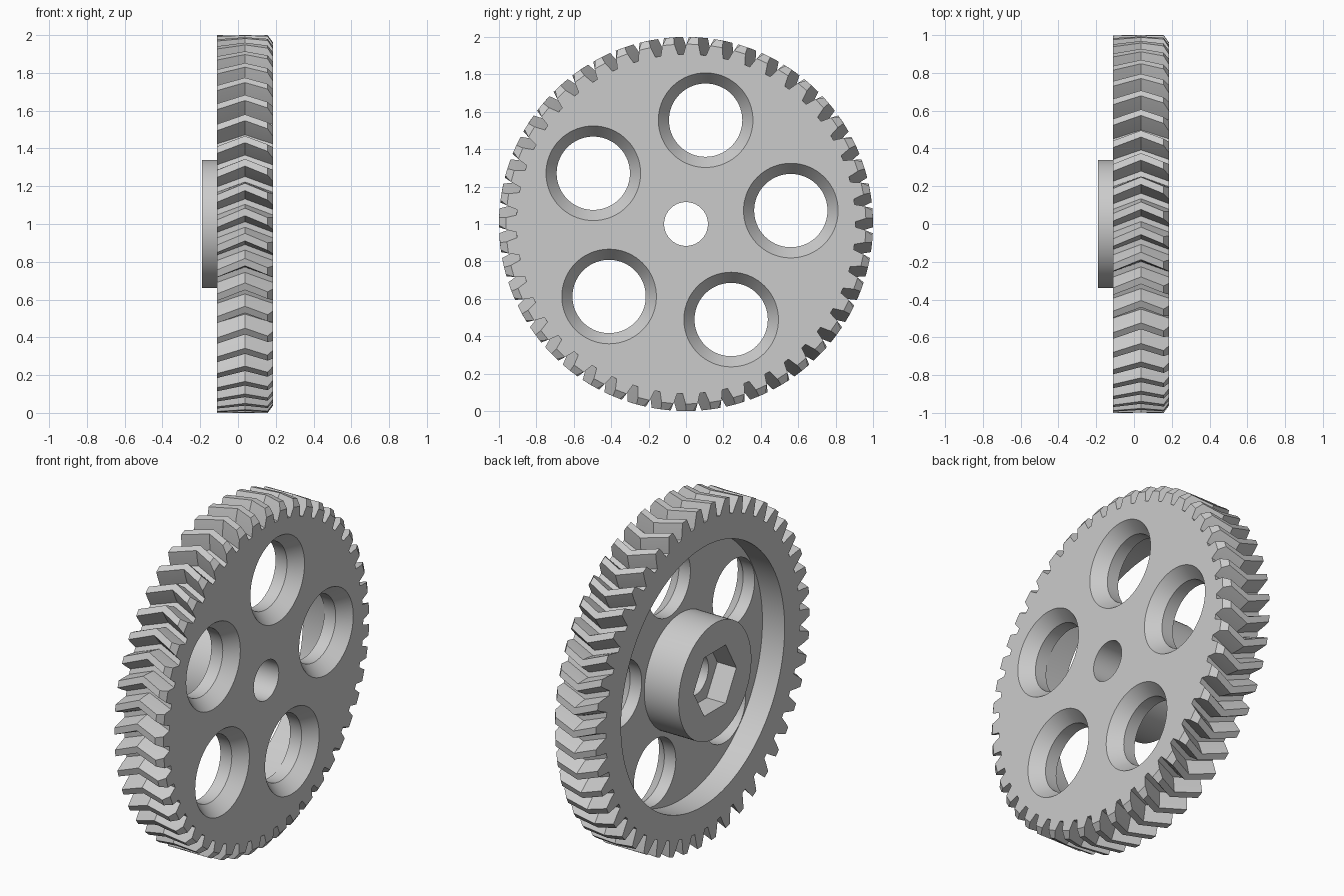
import bpy
import bmesh
from math import sin, cos, pi, radians

TEETH = 47
X_BACK, X_MID, X_FACE = -0.11, 0.037, 0.185
ROOT, MID, TIP = 0.907, 0.955, 1.0
X_BEVEL, BEVEL_TIP = 0.157, 0.962
TWIST = 0.062
X_HUB, X_FLOOR = -0.19, 0.035

if "Cube" in bpy.data.objects:
    bpy.data.objects.remove(bpy.data.objects["Cube"], do_unlink=True)

grey = bpy.data.materials.new("plain grey")
grey.use_nodes = True
grey.diffuse_color = (0.6, 0.6, 0.6, 1)
grey.node_tree.nodes["Principled BSDF"].inputs["Base Color"].default_value = (0.6, 0.6, 0.6, 1)


def loft(name, rings):
    """Closed solid through equal-length rings of points."""
    bm = bmesh.new()
    loops = [[bm.verts.new(p) for p in ring] for ring in rings]
    n = len(loops[0])
    for a, b in zip(loops, loops[1:]):
        for i in range(n):
            j = (i + 1) % n
            bm.faces.new((a[i], a[j], b[j], b[i]))
    bm.faces.new(loops[0])
    bm.faces.new(loops[-1])
    bmesh.ops.recalc_face_normals(bm, faces=bm.faces)
    mesh = bpy.data.meshes.new(name)
    bm.to_mesh(mesh)
    bm.free()
    mesh.materials.append(grey)
    obj = bpy.data.objects.new(name, mesh)
    bpy.context.collection.objects.link(obj)
    return obj


def turned(name, profile, y=0, z=1, sides=96):
    """Solid turned about an x-parallel axis from (x, radius) pairs."""
    return loft(name, [[(x, y + r * cos(2 * pi * i / sides), z + r * sin(2 * pi * i / sides))
                        for i in range(sides)] for x, r in profile])


def combine(body, tool, operation):
    mod = body.modifiers.new(operation, 'BOOLEAN')
    mod.operation, mod.solver, mod.object = operation, 'EXACT', tool
    bpy.context.view_layer.objects.active = body
    bpy.ops.object.modifier_apply(modifier=mod.name)
    bpy.data.objects.remove(tool, do_unlink=True)


def half_width(r):
    """Half the tooth thickness at a radius."""
    if r > MID:
        return 0.034 - 0.014 * (r - MID) / (TIP - MID)
    return 0.046 - 0.012 * (r - ROOT) / (MID - ROOT)


def tooth_ring(x, tip):
    """Gear outline at x, turned to follow the chevron."""
    turn = radians(91.8) + pi / TEETH - TWIST * (1 - abs(x - X_MID) / (X_FACE - X_MID))
    ring = []
    for k in range(TEETH):
        mid = turn + 2 * pi * k / TEETH
        mid_r = min(MID, (ROOT + tip) / 2 + 0.02)
        for side, radii in ((-1, (ROOT, mid_r, tip)), (1, (tip, mid_r, ROOT))):
            for r in radii:
                a = mid + side * half_width(r) / r
                ring.append((x, r * cos(a), 1 + r * sin(a)))
    return ring


# Chevron-toothed wheel with a bevelled front edge
gear = loft("gear_wheel", [tooth_ring(X_BACK, TIP), tooth_ring(X_MID, TIP),
                           tooth_ring(X_BEVEL, TIP), tooth_ring(X_FACE, BEVEL_TIP)])

# Dished back, then the hub standing in it
combine(gear, turned("recess", [(-0.3, 0.765), (X_FLOOR, 0.765)], sides=128), 'DIFFERENCE')
combine(gear, turned("hub", [(X_HUB, 0.34), (0.06, 0.34)]), 'UNION')

# Shaft bore and hexagonal nut pocket
combine(gear, turned("bore", [(-0.3, 0.117), (0.3, 0.117)], sides=64), 'DIFFERENCE')
combine(gear, turned("nut_pocket", [(-0.3, 0.2), (-0.065, 0.2)], sides=6), 'DIFFERENCE')

# Five lightening holes, countersunk from the face
for k in range(5):
    a = radians(79.3) + 2 * pi * k / 5
    hole = turned("hole", [(-0.05, 0.196), (0.11, 0.196), (X_FACE, 0.253), (0.25, 0.253)],
                  0.565 * cos(a), 1 + 0.565 * sin(a), 72)
    combine(gear, hole, 'DIFFERENCE')

bpy.ops.object.select_all(action='DESELECT')
gear.select_set(True)
bpy.context.view_layer.objects.active = gear
bpy.ops.object.shade_smooth_by_angle(angle=radians(25))
